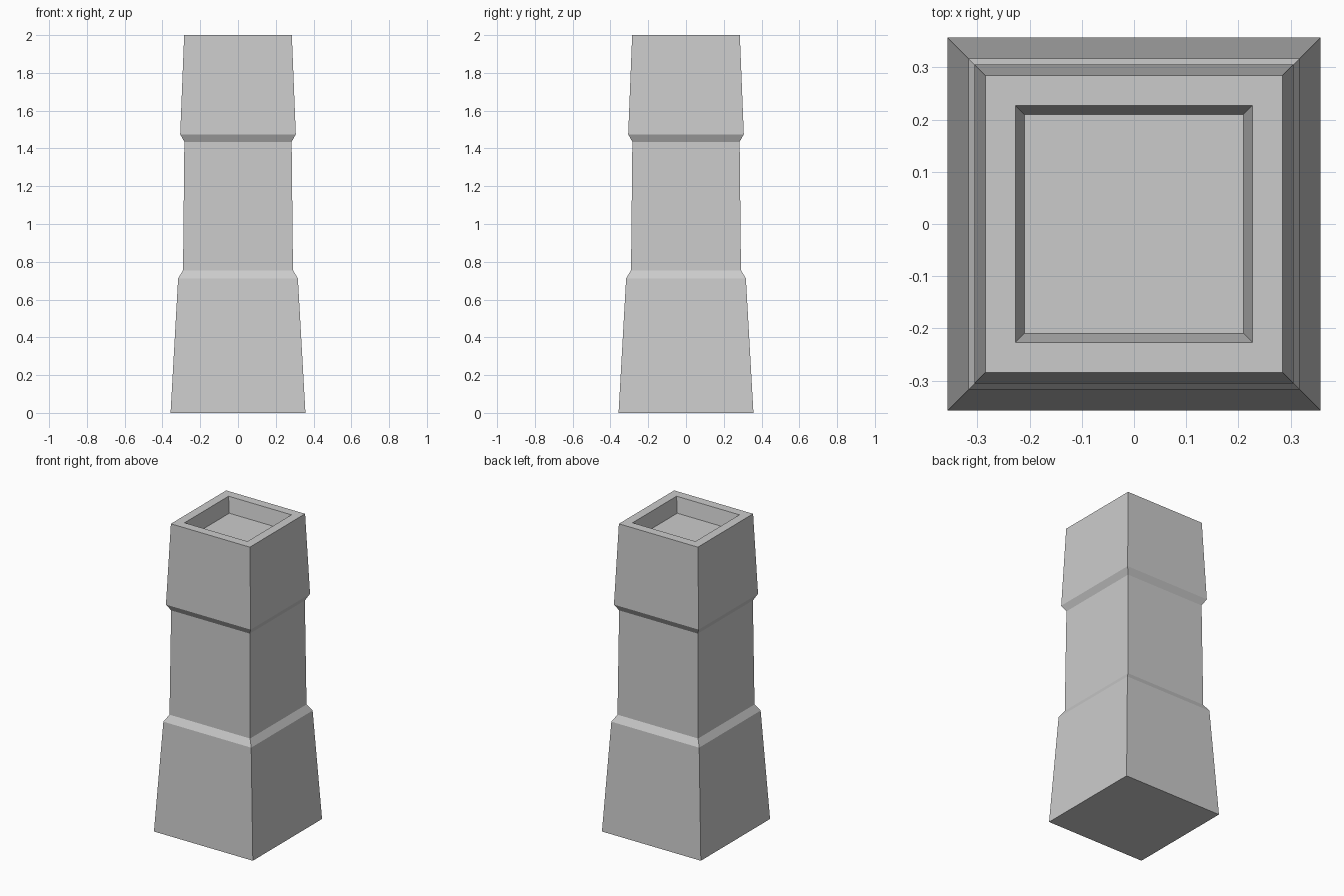
import bpy
import bmesh

cube = bpy.data.objects.get("Cube")
if cube:
    bpy.data.objects.remove(cube, do_unlink=True)

# Single stone colour
stone = bpy.data.materials.new("stone_grey")
stone.use_nodes = True
grey = (0.6, 0.6, 0.6, 1.0)
stone.diffuse_color = grey
stone.node_tree.nodes["Principled BSDF"].inputs["Base Color"].default_value = grey

# Profile as (half width, height), from the base up and into the top recess
PROFILE = [
    (0.357, 0.0),     # base foot
    (0.317, 0.712),   # base top
    (0.291, 0.755),   # sloped shoulder
    (0.284, 1.435),   # shaft top
    (0.306, 1.475),   # cap underside
    (0.285, 2.0),     # cap rim, outer
    (0.227, 2.0),     # cap rim, inner
    (0.21, 1.9),      # recess floor
]
CORNERS = [(-1, -1), (1, -1), (1, 1), (-1, 1)]


def square_column(name, profile, material):
    """Skin square rings along the profile and close both ends."""
    bm = bmesh.new()
    rings = [[bm.verts.new((x * r, y * r, z)) for x, y in CORNERS] for r, z in profile]
    for low, high in zip(rings, rings[1:]):
        for i in range(4):
            j = (i + 1) % 4
            bm.faces.new((low[i], low[j], high[j], high[i]))
    bm.faces.new(rings[0][::-1])
    bm.faces.new(rings[-1])
    mesh = bpy.data.meshes.new(name)
    bm.to_mesh(mesh)
    bm.free()
    mesh.materials.append(material)
    obj = bpy.data.objects.new(name, mesh)
    bpy.context.collection.objects.link(obj)
    return obj


square_column("chimney_pillar", PROFILE, stone)
